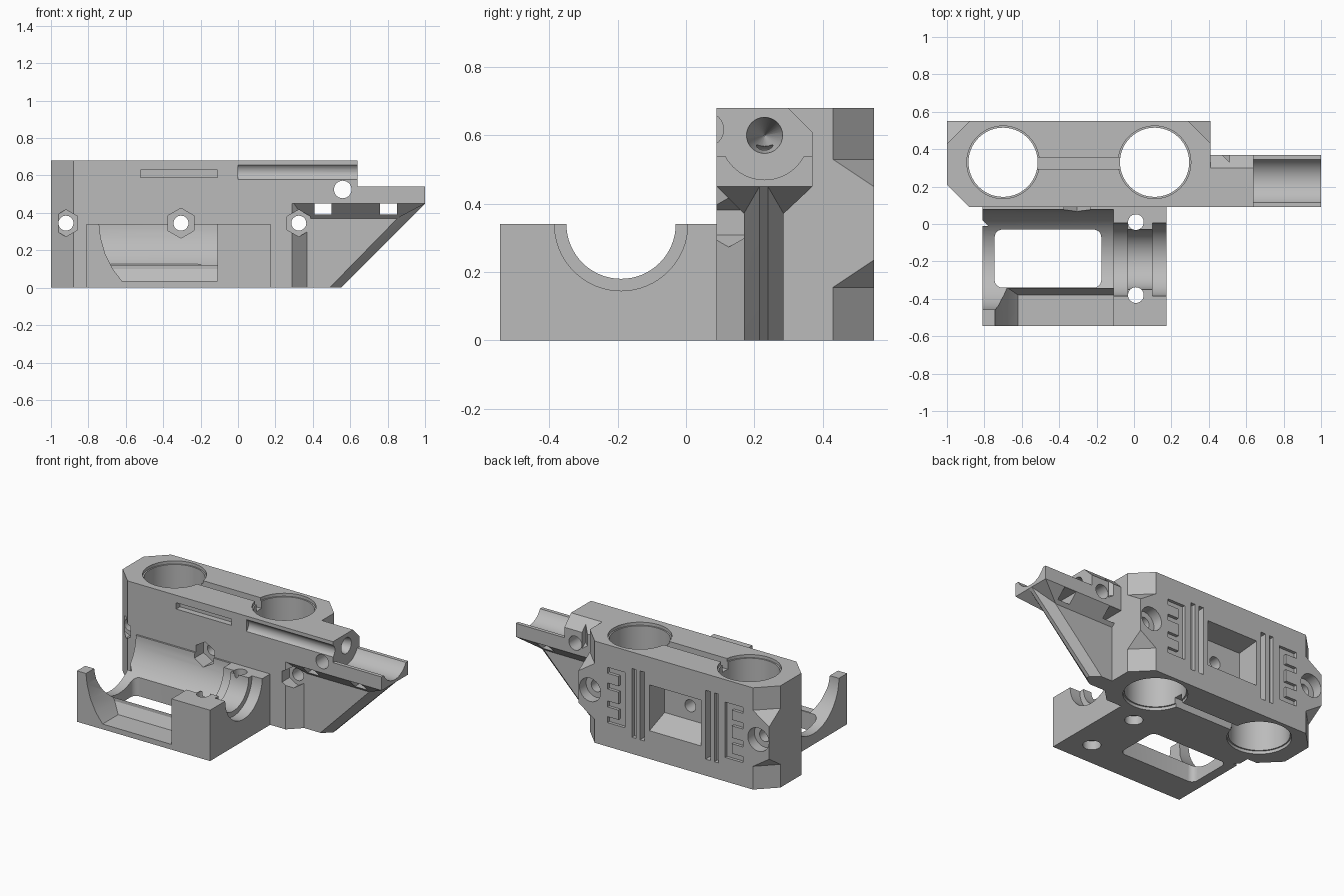
import bpy, bmesh, math
from mathutils import Matrix

old = bpy.data.objects.get("Cube")
if old:
    bpy.data.objects.remove(old, do_unlink=True)

grey = bpy.data.materials.new("plain grey")
grey.use_nodes = True
grey.diffuse_color = (0.5, 0.5, 0.5, 1)
grey.node_tree.nodes["Principled BSDF"].inputs["Base Color"].default_value = (0.5, 0.5, 0.5, 1)

ROT = {"x": Matrix.Rotation(math.pi / 2, 4, "Y"),
       "y": Matrix.Rotation(math.pi / 2, 4, "X"),
       "z": Matrix.Identity(4)}
cuts, adds = [], []


def finish(bm, name):
    bmesh.ops.recalc_face_normals(bm, faces=bm.faces)
    mesh = bpy.data.meshes.new(name)
    bm.to_mesh(mesh)
    bm.free()
    mesh.materials.append(grey)
    ob = bpy.data.objects.new(name, mesh)
    bpy.context.collection.objects.link(ob)
    return ob


def hull(name, points):
    """Convex solid around the points."""
    bm = bmesh.new()
    for p in points:
        bm.verts.new(p)
    res = bmesh.ops.convex_hull(bm, input=bm.verts)
    spare = [e for e in set(res["geom_interior"] + res["geom_unused"])
             if isinstance(e, bmesh.types.BMVert)]
    bmesh.ops.delete(bm, geom=spare, context="VERTS")
    bmesh.ops.dissolve_limit(bm, angle_limit=0.01, verts=bm.verts, edges=bm.edges)
    return finish(bm, name)


def box(name, x, y, z):
    return hull(name, [(a, b, c) for a in x for b in y for c in z])


def rod(name, axis, start, end, u, v, r, sides=56, r_start=None):
    """Cylinder along an axis; u and v are the other two coordinates."""
    bm = bmesh.new()
    mid = (start + end) / 2
    pos = {"x": (mid, u, v), "y": (u, mid, v), "z": (u, v, mid)}[axis]
    bmesh.ops.create_cone(bm, cap_ends=True, segments=sides,
                          radius1=r if r_start is None else r_start, radius2=r,
                          depth=end - start, matrix=Matrix.Translation(pos) @ ROT[axis])
    return finish(bm, name)


def cut(ob):
    cuts.append(ob)


# Main block with its front and back corner chamfers
body = box("carriage_body", (-1, 0.41), (0.09, 0.55), (0, 0.68))
prism = [(-1.1, -0.01), (-1.1, 0.31), (-0.78, -0.01)]
cut(hull("front_left_chamfer", [(x, y, z) for x, y in prism for z in (-0.1, 0.8)]))
for x, s in ((-1, 1), (0.41, -1)):
    for end, flat, tip in ((0.8, 0.53, 0.45), (-0.1, 0.155, 0.235)):
        tri = [(x, 0.43, flat), (x + 0.12 * s, 0.55, flat), (x, 0.55, tip)]
        # push the cutter outside the corner
        k = (tip - flat) / 0.12
        big = [(x - 0.1 * s, 0.33, flat), (x + 0.22 * s, 0.65, flat),
               (x - 0.1 * s, 0.65, flat + k * 0.32)]
        cut(hull("back_corner_chamfer", big + [(px, py, end) for px, py, _ in big]))

# Sensor arm, its sloped underside and tapered rib
adds.append(hull("arm_head", [(x, y, z) for x in (0.35, 0.64)
            for y, z in ((0.09, 0.45), (0.37, 0.45), (0.37, 0.61), (0.30, 0.68), (0.09, 0.68))]))
adds.append(box("arm_tray", (0.35, 1), (0.09, 0.37), (0.45, 0.54)))
adds.append(hull("arm_underside", [(x, y, 0.45) for x in (0.3, 1) for y in (0.09, 0.37)]
            + [(x, y, 0.37) for x in (0.35, 0.85) for y in (0.17, 0.285)]))
rib = [(x, y, z) for x, z in ((0.35, 0), (0.55, 0), (1, 0.45), (0.35, 0.45)) for y in (0.215, 0.24)]
rib += [(x, y, z) for x, z in ((0.35, 0), (0.49, 0), (0.93, 0.45), (0.35, 0.45)) for y in (0.17, 0.285)]
adds.append(hull("arm_rib", rib))

# Chamfer below the arm is taken from the block before the rib is added
corner = hull("front_right_chamfer", [(x, y, z) for x, y in ((0.28, 0.08), (0.5, 0.08), (0.5, 0.3))
              for z in (-0.1, 0.45)])

# Round-bar clamp in front
adds.append(box("clamp_block", (-0.81, 0.175), (-0.545, 0.12), (0, 0.34)))
AY, AZ = -0.19, 0.34
for x0, x1, r in ((-0.9, -0.11, 0.268), (-0.12, -0.035, 0.195),
                  (-0.04, 0.11, 0.16), (0.10, 0.3, 0.195)):
    cut(rod("bar_seat", "x", x0, x1, AY, AZ, r, 64))
opening = [(-0.745, 0.36), (-0.735, 0.27), (-0.71, 0.18), (-0.67, 0.1), (-0.62, 0.035),
           (-0.11, 0.035), (-0.11, 0.1), (-0.11, 0.36)]
cut(hull("clamp_front_opening", [(x, -0.7, z) for x, z in opening]
         + [(x, -0.38 if z < 0.05 else -0.345, z) for x, z in opening]))
corners = [(-0.705, -0.30), (-0.215, -0.30), (-0.705, -0.07), (-0.215, -0.07)]
steps = [i * math.pi / 12 for i in range(24)]
cut(hull("floor_window", [(x + 0.04 * math.cos(a), y + 0.04 * math.sin(a), z)
         for x, y in corners for a in steps for z in (-0.1, 0.25)]))
for y in (0.01, -0.38):
    cut(rod("clamp_screw_hole", "z", -0.1, 0.4, 0.01, y, 0.042, 32))
    cut(rod("clamp_screw_seat", "z", -0.1, 0.06, 0.01, y, 0.055, 32))

# Bearing bores with shallow rims, and the slot joining them
for x in (-0.7, 0.11):
    cut(rod("bearing_bore", "z", -0.1, 0.8, x, 0.33, 0.185))
    for z0, z1 in ((-0.1, 0.02), (0.66, 0.8)):
        cut(rod("bore_rim", "z", z0, z1, x, 0.33, 0.194))
for z in ((-0.1, 0.06), (0.61, 0.8)):
    cut(box("bore_slot", (-0.54, -0.05), (0.295, 0.355), z))

# Screw holes with hexagonal nut traps and round seats
MID = -0.305
for x in (-0.92, MID, 0.325):
    cut(rod("screw_hole", "y", 0.0, 0.7, x, 0.345, 0.04, 32))
    cut(rod("nut_trap", "y", -0.02, 0.17, x, 0.345, 0.08 if x == MID else 0.072, 6))
    if x != MID:
        cut(rod("screw_seat", "y", 0.48, 0.7, x, 0.345, 0.078, 32))

# Front slot, cable groove and arm openings
cut(box("front_slot", (-0.52, -0.11), (0, 0.13), (0.588, 0.63)))
cut(rod("cable_groove", "x", 0, 0.7, 0.06, 0.617, 0.05, 32))
cut(rod("sensor_trough", "x", 0.64, 1.1, 0.23, 0.60, 0.13, 64))
cut(rod("sensor_bore", "x", 0.40, 0.645, 0.23, 0.60, 0.054, 32, 0.002))
cut(rod("arm_cross_hole", "y", 0, 0.5, 0.56, 0.525, 0.047, 32))
for x in ((0.41, 0.5), (0.76, 0.85)):
    cut(box("tie_window", x, (0, 0.5), (0.39, 0.449)))

# Back pocket and mirrored belt-clamp slots
cut(hull("back_pocket", [(MID + s * 0.19, y, z) for s in (-1, 1)
         for y, z in ((0.6, 0.17), (0.6, 0.5), (0.39, 0.25), (0.39, 0.48))]))
for s in (-1, 1):
    def slot(d0, d1, depth, z0, z1):
        cut(box("belt_slot", (MID + s * d0, MID + s * d1), (0.55 - depth, 0.6), (z0, z1)))
    slot(0.225, 0.26, 0.06, 0.11, 0.57)
    slot(0.29, 0.32, 0.03, 0.11, 0.57)
    slot(0.37, 0.42, 0.02, 0.16, 0.53)
    for z in (0.16, 0.265, 0.385, 0.49):
        slot(0.41, 0.50, 0.02, z, z + 0.04)

# Carve the corner, join the parts, then make every other cut
stages = [(corner, "DIFFERENCE")] + [(a, "UNION") for a in adds] + [(c, "DIFFERENCE") for c in cuts]
for ob, operation in stages:
    mod = body.modifiers.new(ob.name, "BOOLEAN")
    mod.operation, mod.object, mod.solver = operation, ob, "EXACT"
    ob.hide_render = True
bpy.context.view_layer.update()
mesh = bpy.data.meshes.new_from_object(body.evaluated_get(bpy.context.evaluated_depsgraph_get()))
body.modifiers.clear()
body.data = mesh
mesh.materials.clear()
mesh.materials.append(grey)
for poly in mesh.polygons:
    poly.material_index = 0
for ob, _ in stages:
    bpy.data.objects.remove(ob, do_unlink=True)

bpy.ops.object.select_all(action="DESELECT")
body.select_set(True)
bpy.context.view_layer.objects.active = body
bpy.ops.object.shade_smooth_by_angle(angle=math.radians(25))
